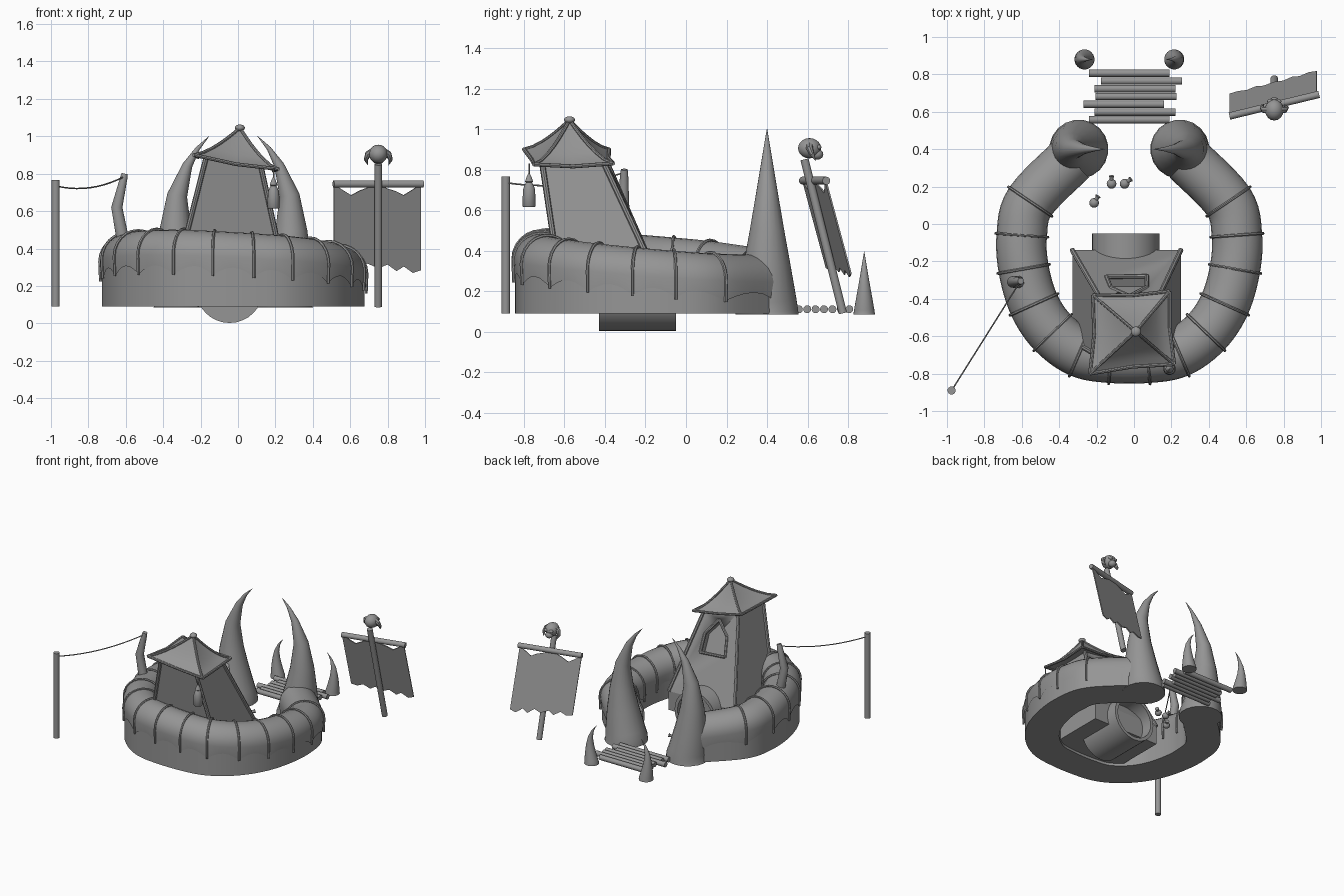
import bpy, bmesh, math
from mathutils import Vector as V, Matrix

cube = bpy.data.objects.get("Cube")
if cube:
    bpy.data.objects.remove(cube, do_unlink=True)

GREY = bpy.data.materials.new("plain_grey")
GREY.use_nodes = True
GREY.diffuse_color = (0.3, 0.3, 0.3, 1)
GREY.node_tree.nodes["Principled BSDF"].inputs["Base Color"].default_value = (0.3, 0.3, 0.3, 1)
MID = -0.025     # x of the compound's symmetry plane
GROUND = 0.09
UP = V((0, 0, 1))


def finish(name, bm, angle=40):
    bmesh.ops.recalc_face_normals(bm, faces=bm.faces)
    me = bpy.data.meshes.new(name)
    bm.to_mesh(me)
    bm.free()
    me.materials.append(GREY)
    me.shade_smooth()
    me.set_sharp_from_angle(angle=math.radians(angle))
    ob = bpy.data.objects.new(name, me)
    bpy.context.scene.collection.objects.link(ob)
    return ob


def loft(name, rings, closed=True, angle=40):
    """Skin a row of cross-sections; closed ones get end caps."""
    bm = bmesh.new()
    rows = [[bm.verts.new(p) for p in r] for r in rings]
    n = len(rows[0])
    for a, b in zip(rows, rows[1:]):
        for i in range(n if closed else n - 1):
            j = (i + 1) % n
            bm.faces.new((a[i], a[j], b[j], b[i]))
    if closed:
        bm.faces.new(rows[0])
        bm.faces.new(rows[-1])
    return finish(name, bm, angle)


def rod(name, pts, radii, sides=12):
    """Round tube along a path, with one radius or one per point."""
    pts = [V(p) for p in pts]
    if not isinstance(radii, (list, tuple)):
        radii = [radii] * len(pts)
    rings, n = [], None
    for i, p in enumerate(pts):
        t = (pts[min(i + 1, len(pts) - 1)] - pts[max(i - 1, 0)]).normalized()
        n = t.orthogonal() if n is None else n - t * n.dot(t)
        n.normalize()
        b = t.cross(n)
        turn = [2 * math.pi * k / sides for k in range(sides)]
        rings.append([p + radii[i] * (n * math.cos(a) + b * math.sin(a)) for a in turn])
    return loft(name, rings)


def ball(name, centre, size):
    bm = bmesh.new()
    m = Matrix.Translation(centre) @ Matrix.Diagonal((*size, 1))
    bmesh.ops.create_uvsphere(bm, u_segments=16, v_segments=10, radius=1, matrix=m)
    return finish(name, bm, 60)


# Horseshoe path of the rampart, a smooth curve through the rope positions
half = [(0.31, 0.345), (0.53, 0.12), (0.575, -0.06), (0.565, -0.24),
        (0.51, -0.43), (0.41, -0.58), (0.265, -0.685), (0.1, -0.715)]
knots = [V((x + MID, y, 0)) for x, y in half]
knots += [V((MID - x, y, 0)) for x, y in reversed(half)]
STEP = 6
path = []
for i in range(len(knots) - 1):
    p1, p2 = knots[i], knots[i + 1]
    m1 = (p2 - knots[max(i - 1, 0)]) / 2
    m2 = (knots[min(i + 2, len(knots) - 1)] - p1) / 2
    for k in range(STEP):
        t = k / STEP
        path.append(p1 * (2 * t**3 - 3 * t**2 + 1) + m1 * (t**3 - 2 * t**2 + t)
                    + p2 * (3 * t**2 - 2 * t**3) + m2 * (t**3 - t**2))
path.append(knots[-1])
R = 0.135


def frame(i):
    """Centre of the rampart roll, sloping down to the back left, and outward direction."""
    t = (path[min(i + 1, len(path) - 1)] - path[max(i - 1, 0)]).normalized()
    p = path[i].copy()
    p.z = 0.425 - 0.057 * p.x - 0.085 * p.y - R
    return p, V((-t.y, t.x, 0))


def section(i, r, drop):
    p, n = frame(i)
    arc = [(r * math.cos(math.pi * k / 12), r * math.sin(math.pi * k / 12)) for k in range(13)]
    prof = [(r * 0.97, -drop)] + arc + [(-r * 0.97, -drop)]
    return [p + n * u + UP * v for u, v in prof]


wall = []
for i in range(len(path)):
    p, n = frame(i)
    wall.append([V((p.x, p.y, z)) + n * s for s, z in
                 ((0.125, GROUND), (0.125, p.z + 0.02), (-0.125, p.z + 0.02), (-0.125, GROUND))])
loft("rampart_wall", wall)
hem = [0.1 - 0.045 * math.sin(math.pi * (i % STEP) / STEP) for i in range(len(path))]
loft("rampart_hide_cover", [section(i, R, d) for i, d in enumerate(hem)], closed=False, angle=50)
for i in range(STEP, len(path) - STEP, STEP):
    rod("rampart_rope", section(i, R + 0.005, 0.105), 0.008, 6)

# Gate tusks, large and small
TUSK = [(0, 0, 0.158), (0, 0.03, 0.154), (-0.01, 0.08, 0.146), (-0.03, 0.25, 0.116),
        (-0.04, 0.41, 0.087), (-0.03, 0.6, 0.054), (0.025, 0.76, 0.027),
        (0.08, 0.85, 0.012), (0.14, 0.915, 0.001)]
for name, off, y, s in (("gate_tusk", 0.27, 0.4, 1), ("bridge_tusk", 0.24, 0.88, 0.34)):
    for side in (-1, 1):
        rod(name, [(MID + side * (off - dx * s), y, 0.085 + z * s) for dx, z, r in TUSK],
            [r * s for dx, z, r in TUSK], 20)

# Log bridge
for k, shift in enumerate((0, 0.03, -0.03, 0.035, 0.03, 0.065, 0)):
    x, y = MID + shift, 0.557 + k * 0.0415
    rod("bridge_log", [(x - 0.216, y, 0.11), (x + 0.216, y, 0.11)], 0.02, 10)

# Leaning hut on an upright footing
base = [V(p) for p in ((-0.33, -0.625, 0.26), (0.25, -0.625, 0.26),
                       (0.25, -0.14, 0.26), (-0.33, -0.14, 0.26))]
top = [V(p) for p in ((-0.17, -0.72, 0.89), (0.125, -0.71, 0.83),
                      (0.125, -0.405, 0.83), (-0.17, -0.415, 0.89))]
hut = loft("hut_body", [base, top], angle=15)
loft("hut_footing", [[V((p.x, p.y, 0.11)) for p in base], base])
for a, b in zip(base, top):
    rod("hut_corner_beam", [a, b], 0.014, 8)


def back(u, v, out=0):
    p = base[3].lerp(base[2], u).lerp(top[3].lerp(top[2], u), v)
    return p + V((0, 0.9, 0.43)) * out


# Five-sided window in the back wall
shape = [(0.23, 0.52), (0.73, 0.52), (0.76, 0.74), (0.5, 0.91), (0.24, 0.74)]
cutter = loft("window_cutter", [[back(u, v, o) for u, v in shape] for o in (-0.06, 0.06)])
cutter.hide_render = True
cutter.hide_set(True)
cut = hut.modifiers.new("window", "BOOLEAN")
cut.operation, cut.object, cut.solver = "DIFFERENCE", cutter, "EXACT"
for a, b in zip(shape, shape[1:] + shape[:1]):
    rod("window_frame", [back(*a), back(*b)], 0.012, 8)

# Swept pyramid roof with drawn-in eaves
corners = [V(p) for p in ((-0.235, -0.8, 0.9), (0.215, -0.75, 0.825),
                          (0.19, -0.36, 0.83), (-0.22, -0.38, 0.9))]
apex = V((0.01, -0.575, 1.045))
eaves = []
for a, b in zip(corners, corners[1:] + corners[:1]):
    inner = (a + b) / 2
    eaves += [a, inner.lerp(V((apex.x, apex.y, inner.z)), 0.06) - UP * 0.012]


def slope(e, t):
    p = apex.lerp(e, t)
    p.z = e.z + (apex.z - e.z) * (1 - t) ** 1.5
    return p


steps = [0.04, 0.15, 0.3, 0.45, 0.6, 0.8, 1]
loft("roof", [[slope(e, t) for e in eaves] for t in steps], angle=25)
for i in range(0, 8, 2):
    rod("roof_ridge", [slope(eaves[i], t) for t in steps], 0.009, 8)
    rod("roof_eave", [eaves[i], eaves[i + 1], eaves[(i + 2) % 8]], 0.01, 8)
ball("roof_finial", apex, (0.027, 0.027, 0.018))

# Round tunnel under the hut, open at the back
rim = [(0.18, -0.43), (0.18, -0.05), (0.155, -0.05), (0.155, -0.4)]
loft("tunnel", [[(-0.045 + r * math.cos(a), y, 0.182 + r * math.sin(a))
                 for a in [2 * math.pi * k / 32 for k in range(32)]] for r, y in rim])

# Lantern at the roof corner
LAMP = [(0.615, 0.03), (0.62, 0.034), (0.7, 0.031), (0.72, 0.024), (0.735, 0.016),
        (0.74, 0.021), (0.765, 0.012), (0.78, 0.004), (0.83, 0.004)]
rod("lantern", [(0.19, -0.775, z) for z, r in LAMP], [r for z, r in LAMP])

# Crooked stake, outer pole and the slack line between them
rod("crooked_stake", [(-0.6, -0.31, 0.38), (-0.62, -0.31, 0.47), (-0.648, -0.31, 0.62),
                      (-0.61, -0.305, 0.78), (-0.605, -0.305, 0.8)],
    [0.036, 0.034, 0.031, 0.02, 0.017])
rod("outer_pole", [(-0.975, -0.89, GROUND), (-0.975, -0.89, 0.765)], 0.022)
start, end = V((-0.975, -0.89, 0.735)), V((-0.607, -0.305, 0.785))
rod("slack_line", [start.lerp(end, k / 10) - UP * 0.14 * (k / 10) * (1 - k / 10)
                   for k in range(11)], 0.004, 6)

# Banner: leaning pole, crossbar and ragged cloth
rod("banner_pole", [(0.75, 0.775, GROUND), (0.75, 0.585, 0.85)], 0.021)
mid, along, down = V((0.75, 0.635, 0.745)), V((0.97, 0.235, 0)), V((0, 0.27, -1))
rod("banner_crossbar", [mid - along * 0.247, mid + along * 0.247], 0.02)
rag = [(-0.245, 0, 0.43), (-0.2, 0.03, 0.44), (-0.15, 0.06, 0.42), (-0.1, 0.035, 0.45),
       (-0.06, 0.02, 0.425), (0, 0, 0.45), (0.05, 0.025, 0.43), (0.1, 0.04, 0.465),
       (0.14, 0.06, 0.44), (0.19, 0.03, 0.475), (0.235, 0, 0.46)]
thick = down.cross(along).normalized() * 0.004
loft("banner_cloth", [[mid + along * u + down * v + thick * s for v, s in
                       ((a, -1), (b, -1), (b, 1), (a, 1))] for u, a, b in rag])

# Skull on the pole, facing the back
skull = V((0.75, 0.61, 0.905))
ball("skull_cranium", skull, (0.05, 0.057, 0.05))
ball("skull_jaw", skull + V((0, 0.038, -0.03)), (0.03, 0.03, 0.026))
for side in (-1, 1):
    ball("skull_brow", skull + V((side * 0.02, 0.045, 0.005)), (0.018, 0.014, 0.012))
    rod("skull_horn", [skull + V((side * x, y, z)) for x, y, z in
                       ((0.03, 0, 0.015), (0.055, 0, 0), (0.066, 0.012, -0.03), (0.055, 0.03, -0.06))],
        [0.018, 0.017, 0.012, 0.001], 8)

# Small jars in the yard
for x, y, dx, dy in ((-0.12, 0.215, 0, 1), (-0.05, 0.215, 0.8, 0.6), (-0.213, 0.113, 0.5, 0.85)):
    spot, lean = V((x, y, 0.112)), V((dx, dy, 0.3))
    ball("jar_body", spot, (0.026, 0.026, 0.024))
    rod("jar_neck", [spot, spot + lean * 0.03, spot + lean * 0.042], [0.014, 0.01, 0.015], 10)
